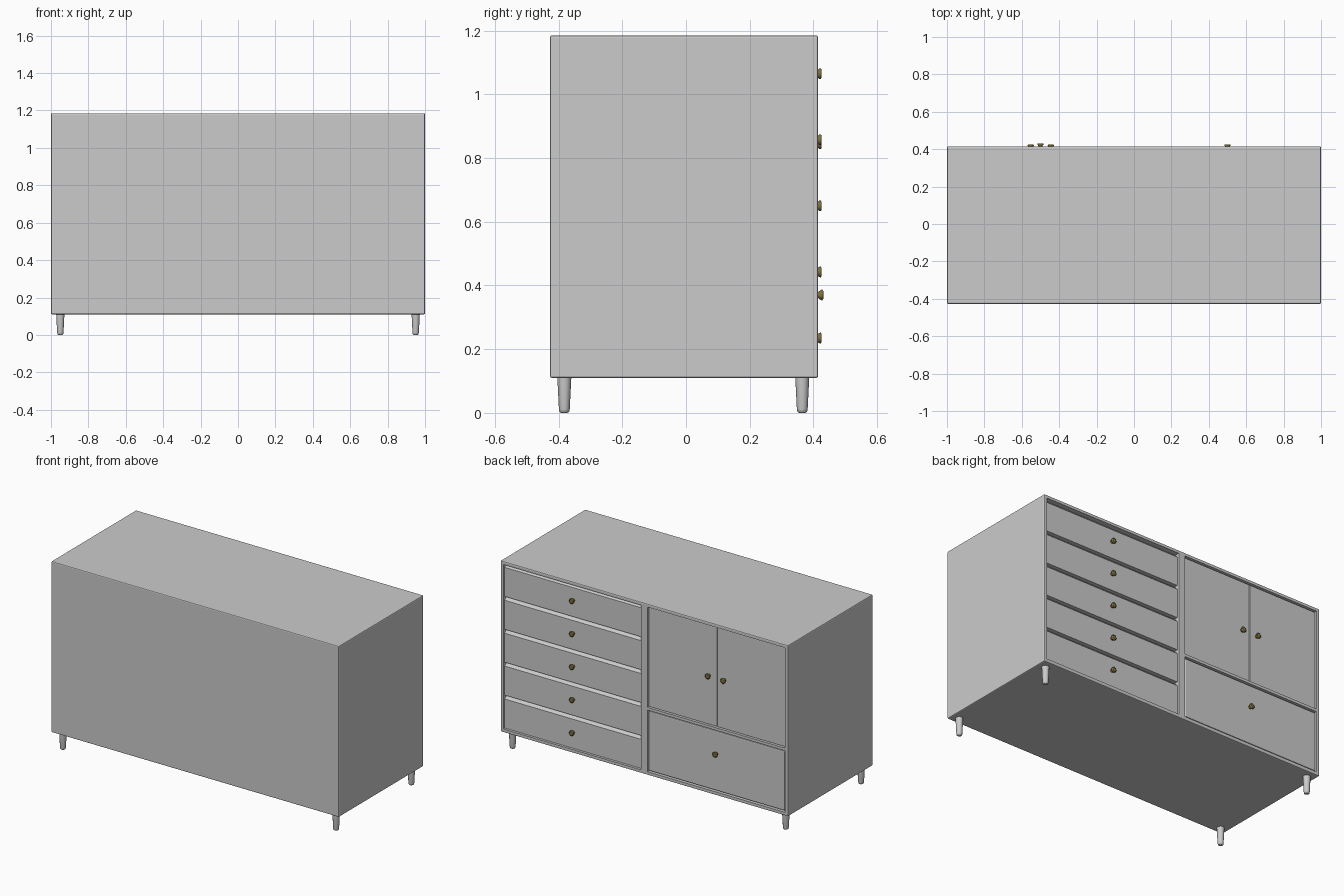
import bpy, bmesh, math
from mathutils import Matrix

if "Cube" in bpy.data.objects:
    bpy.data.objects.remove(bpy.data.objects["Cube"])

brass = bpy.data.materials.new("brass")
brass.diffuse_color = (0.22, 0.16, 0.05, 1)
brass.use_nodes = True
brass.node_tree.nodes["Principled BSDF"].inputs["Base Color"].default_value = brass.diffuse_color


def bevel(ob, width, segments=2):
    m = ob.modifiers.new("bevel", 'BEVEL')
    m.width, m.segments, m.limit_method = width, segments, 'ANGLE'


def box(name, x, y, z, width=0.0):
    """Box from (min, max) ranges."""
    bpy.ops.mesh.primitive_cube_add(size=1, location=[sum(r) / 2 for r in (x, y, z)])
    ob = bpy.context.object
    ob.name = name
    ob.scale = [r[1] - r[0] for r in (x, y, z)]
    bpy.ops.object.transform_apply(location=False, rotation=False, scale=True)
    if width:
        bevel(ob, width)
    return ob


def extrude_x(name, profile, x0, x1):
    """Prism with a (y, z) profile running along x."""
    bm = bmesh.new()
    face = bm.faces.new([bm.verts.new((x0, y, z)) for y, z in profile])
    new = bmesh.ops.extrude_face_region(bm, geom=[face])['geom']
    bmesh.ops.translate(bm, vec=(x1 - x0, 0, 0),
                        verts=[v for v in new if isinstance(v, bmesh.types.BMVert)])
    bmesh.ops.recalc_face_normals(bm, faces=bm.faces)
    return finish(name, bm)


def finish(name, bm):
    me = bpy.data.meshes.new(name)
    bm.to_mesh(me)
    bm.free()
    ob = bpy.data.objects.new(name, me)
    bpy.context.collection.objects.link(ob)
    return ob


def lathe(name, profile, sides, matrix, mat=None):
    """Turned solid from (radius, height) rings."""
    bm = bmesh.new()
    rings = [[bm.verts.new((r * math.cos(2 * math.pi * i / sides),
                            r * math.sin(2 * math.pi * i / sides), h))
              for i in range(sides)] for r, h in profile]
    for a, b in zip(rings, rings[1:]):
        for i in range(sides):
            j = (i + 1) % sides
            bm.faces.new((a[i], a[j], b[j], b[i]))
    bm.faces.new(rings[0][::-1])
    bm.faces.new(rings[-1])
    ob = finish(name, bm)
    ob.matrix_world = matrix
    if mat:
        ob.data.materials.append(mat)
    for p in ob.data.polygons:
        p.use_smooth = len(p.vertices) == 4
    return ob


BACK, FACE = -0.427, 0.415      # depth range of the cabinet
Z0, Z1 = 0.131, 1.165           # height range of the openings
FRONT = 0.405                   # plane of the drawer and door fronts

# cabinet body with three openings
body = box("cabinet_body", (-1, 1), (BACK, FACE), (0.11, 1.185), 0.006)
for i, (x, z) in enumerate([((0.022, 0.98), (Z0, Z1)),
                            ((-0.98, -0.022), (0.535, Z1)),
                            ((-0.98, -0.022), (Z0, 0.518))]):
    cutter = box(f"opening_cutter_{i}", x, (0.36, 0.5), z)
    cutter.hide_render = True
    cutter.hide_set(True)
    cutter.display_type = 'WIRE'
    m = body.modifiers.new("opening", 'BOOLEAN')
    m.operation, m.object, m.solver = 'DIFFERENCE', cutter, 'EXACT'

# five drawers with a sloped finger edge along the top
STEP = (Z1 - Z0) / 5
for i in range(5):
    a, b = Z0 + i * STEP + 0.003, Z0 + (i + 1) * STEP - 0.003
    extrude_x(f"small_drawer_{i + 1}",
              [(0.35, a), (FRONT, a), (FRONT, b - 0.018), (FRONT - 0.018, b), (0.35, b)],
              0.025, 0.977)

# two doors and the deep drawer below
box("left_door", (-0.976, -0.502), (0.35, FRONT), (0.538, Z1 - 0.005), 0.002)
box("right_door", (-0.498, -0.026), (0.35, FRONT), (0.538, Z1 - 0.005), 0.002)
box("deep_drawer", (-0.974, -0.028), (0.35, FRONT + 0.005), (Z0 + 0.006, 0.511), 0.006)

# brass knobs
knob = [(0.012, -0.004), (0.009, 0.005), (0.016, 0.013), (0.017, 0.018), (0.012, 0.021)]
spots = [(0.5, FRONT, 0.235 + i * 0.2075) for i in range(5)]
spots += [(-0.445, FRONT, 0.845), (-0.552, FRONT, 0.845), (-0.5, FRONT + 0.005, 0.37)]
for i, s in enumerate(spots):
    lathe(f"knob_{i + 1}", knob, 12,
          Matrix.Translation(s) @ Matrix.Rotation(-math.pi / 2, 4, 'X'), brass)

# tapered legs
leg = [(0.010, 0), (0.015, 0.003), (0.017, 0.012), (0.022, 0.112)]
for side in (-1, 1):
    for row, y in (("rear", 0.365), ("front", -0.382)):
        lathe(f"{row}_leg_{'left' if side < 0 else 'right'}", leg, 12,
              Matrix.Translation((side * 0.95, y, 0)))
